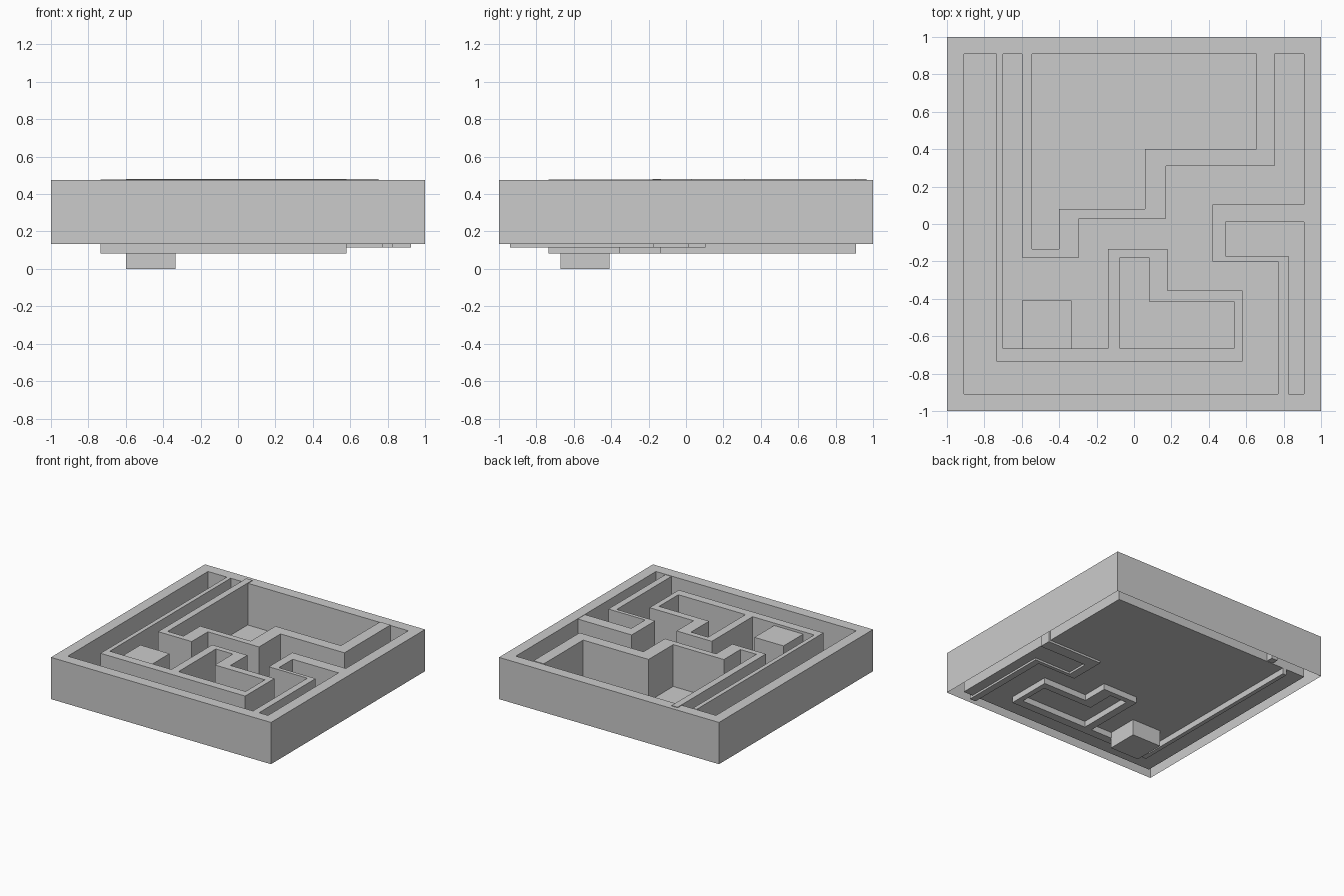
import bpy, bmesh

if "Cube" in bpy.data.objects:
    bpy.data.objects.remove(bpy.data.objects["Cube"])


def rect(x0, y0, x1, y1):
    return [(x0, y0), (x1, y0), (x1, y1), (x0, y1)]


def prism(name, loops, z0, z1, bottom=True):
    """Upright solid from an outline plus optional hole outlines."""
    bm = bmesh.new()
    rims = {z0: [], z1: []}
    for loop in loops:
        low = [bm.verts.new((x, y, z0)) for x, y in loop]
        high = [bm.verts.new((x, y, z1)) for x, y in loop]
        n = len(loop)
        for i in range(n):
            j = (i + 1) % n
            bm.faces.new((low[i], low[j], high[j], high[i]))
            rims[z0].append(bm.edges.get((low[i], low[j])))
            rims[z1].append(bm.edges.get((high[i], high[j])))
    for z, side in ((z0, -1), (z1, 1)):
        if z == z1 or bottom:
            bmesh.ops.triangle_fill(bm, edges=rims[z], use_beauty=True,
                                    normal=(0, 0, side))
    bmesh.ops.recalc_face_normals(bm, faces=bm.faces[:])
    return to_object(name, bm)


def to_object(name, bm):
    mesh = bpy.data.meshes.new(name)
    bm.to_mesh(mesh)
    bm.free()
    ob = bpy.data.objects.new(name, mesh)
    bpy.context.collection.objects.link(ob)
    return ob


BASE, TOP, IN = 0.132, 0.475, 0.91

# Hollow outer frame, open underneath
prism("outer_frame", [rect(-1, -1, 1, 1), rect(-IN, -IN, IN, IN)],
      BASE, TOP, bottom=False)

# Thin floor sheet
bm = bmesh.new()
bm.faces.new([bm.verts.new((x, y, BASE)) for x, y in rect(-IN, -IN, IN, IN)])
to_object("floor", bm)

# Long front wall that wraps around a closed room
prism("front_wall", [
    [(-.735, .91), (-.735, -.735), (.58, -.735), (.58, -.355), (.18, -.355),
     (.18, -.135), (-.14, -.135), (-.14, -.665), (-.70, -.665), (-.70, .91)],
    [(-.075, -.18), (.08, -.18), (.08, -.415), (.535, -.415),
     (.535, -.665), (-.075, -.665)],
], 0.083, 0.478)

# Stepped wall around the back room
prism("back_wall", [
    [(-.60, .965), (-.60, -.18), (-.295, -.18), (-.295, .03), (.17, .03),
     (.17, .31), (.75, .31), (.75, .91), (.655, .91), (.655, .40), (.06, .40),
     (.06, .08), (-.40, .08), (-.40, -.135), (-.545, -.135), (-.545, .965)],
], 0.136, 0.48)

# Hooked wall on the right side
prism("side_wall", [
    [(.925, .105), (.42, .105), (.42, -.20), (.77, -.20), (.77, -.94),
     (.825, -.94), (.825, -.17), (.49, -.17), (.49, .01), (.925, .01)],
], 0.115, 0.472)

# Square block standing in the corridor
prism("corner_block", [rect(-.60, -.67, -.335, -.41)], 0.0, 0.458)
